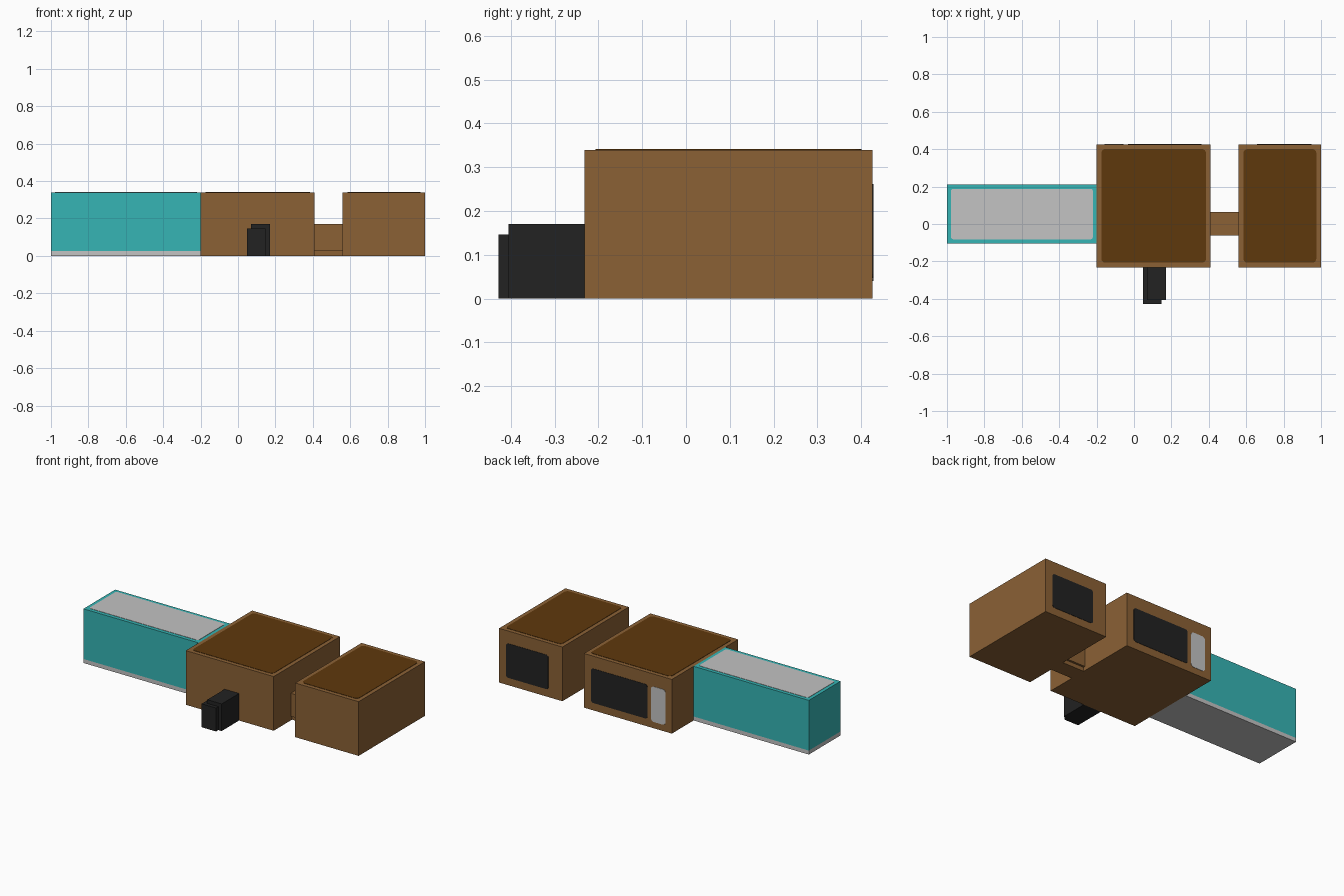
import bpy, bmesh, math
from mathutils import Vector

if "Cube" in bpy.data.objects:
    bpy.data.objects.remove(bpy.data.objects["Cube"])


def material(name, r, g, b):
    def lin(c):
        c /= 255
        return c / 12.92 if c <= 0.04045 else ((c + 0.055) / 1.055) ** 2.4
    m = bpy.data.materials.new(name)
    m.diffuse_color = (lin(r), lin(g), lin(b), 1)
    m.use_nodes = True
    m.node_tree.nodes["Principled BSDF"].inputs["Base Color"].default_value = m.diffuse_color
    return m


BROWN = material("brown wall", 139, 97, 53)
DARK = material("dark brown roof", 95, 56, 12)
TEAL = material("teal wall", 54, 181, 181)
GREY = material("light grey", 195, 195, 195)
BLACK = material("black", 34, 34, 34)


def finish(name, bm, mat):
    bmesh.ops.recalc_face_normals(bm, faces=bm.faces)
    me = bpy.data.meshes.new(name)
    bm.to_mesh(me)
    bm.free()
    me.materials.append(mat)
    ob = bpy.data.objects.new(name, me)
    bpy.context.collection.objects.link(ob)
    return ob


def box(name, x, y, z, mat):
    bm = bmesh.new()
    bmesh.ops.create_cube(bm, size=1)
    for v in bm.verts:
        v.co = [(a + b) / 2 + c * (b - a) for (a, b), c in zip((x, y, z), v.co)]
    return finish(name, bm, mat)


def plate(name, u, v, base, mat, upright=False, radius=0.022, thick=0.002):
    """Thin rounded panel: flat in x-y, or upright in x-z facing the back."""
    bm = bmesh.new()
    corners = [(u[1], v[1], -1, -1), (u[0], v[1], 1, -1),
               (u[0], v[0], 1, 1), (u[1], v[0], -1, 1)]
    verts = []
    for i, (cu, cv, su, sv) in enumerate(corners):
        for k in range(5):
            a = math.pi / 2 * (i + k / 4)
            pu = cu + su * radius + radius * math.cos(a)
            pv = cv + sv * radius + radius * math.sin(a)
            verts.append(bm.verts.new((pu, base, pv) if upright else (pu, pv, base)))
    face = bm.faces.new(verts)
    ext = bmesh.ops.extrude_face_region(bm, geom=[face])
    move = Vector((0, thick, 0) if upright else (0, 0, thick))
    for g in ext["geom"]:
        if isinstance(g, bmesh.types.BMVert):
            g.co += move
    return finish(name, bm, mat)


H, FRONT, BACK, FLOOR = 0.34, -0.232, 0.426, 0.025

# Long teal wing on a grey floor slab
box("wing_floor", (-1, -0.2), (-0.105, 0.21), (0, FLOOR), GREY)
box("wing_walls", (-1, -0.2), (-0.105, 0.21), (FLOOR, H), TEAL)
plate("wing_roof", (-0.978, -0.22), (-0.082, 0.188), H, GREY, radius=0.012)

# Two brown blocks with inset roofs
for name, x0, x1 in (("main_block", -0.2, 0.41), ("end_block", 0.56, 1.0)):
    box(name, (x0, x1), (FRONT, BACK), (0, H), BROWN)
    plate(name + "_roof", (x0 + 0.025, x1 - 0.025), (FRONT + 0.025, BACK - 0.025), H, DARK)

# Back wall openings
plate("main_window", (-0.031, 0.36), (0.047, 0.262), BACK, BLACK, True, 0.015)
plate("back_door", (-0.157, -0.056), (0.04, 0.262), BACK, GREY, True, 0.02)
plate("end_window", (0.657, 0.95), (0.047, 0.262), BACK, BLACK, True, 0.015)

# Low passage between the blocks
box("passage_floor", (0.41, 0.56), (-0.05, 0.052), (0, FLOOR), BROWN)
box("passage", (0.41, 0.56), (-0.061, 0.065), (FLOOR, 0.17), BROWN)

# Black porch of two offset boxes
box("porch_tall", (0.07, 0.17), (-0.405, FRONT), (0, 0.17), BLACK)
box("porch_low", (0.047, 0.147), (-0.428, FRONT), (0, 0.147), BLACK)
